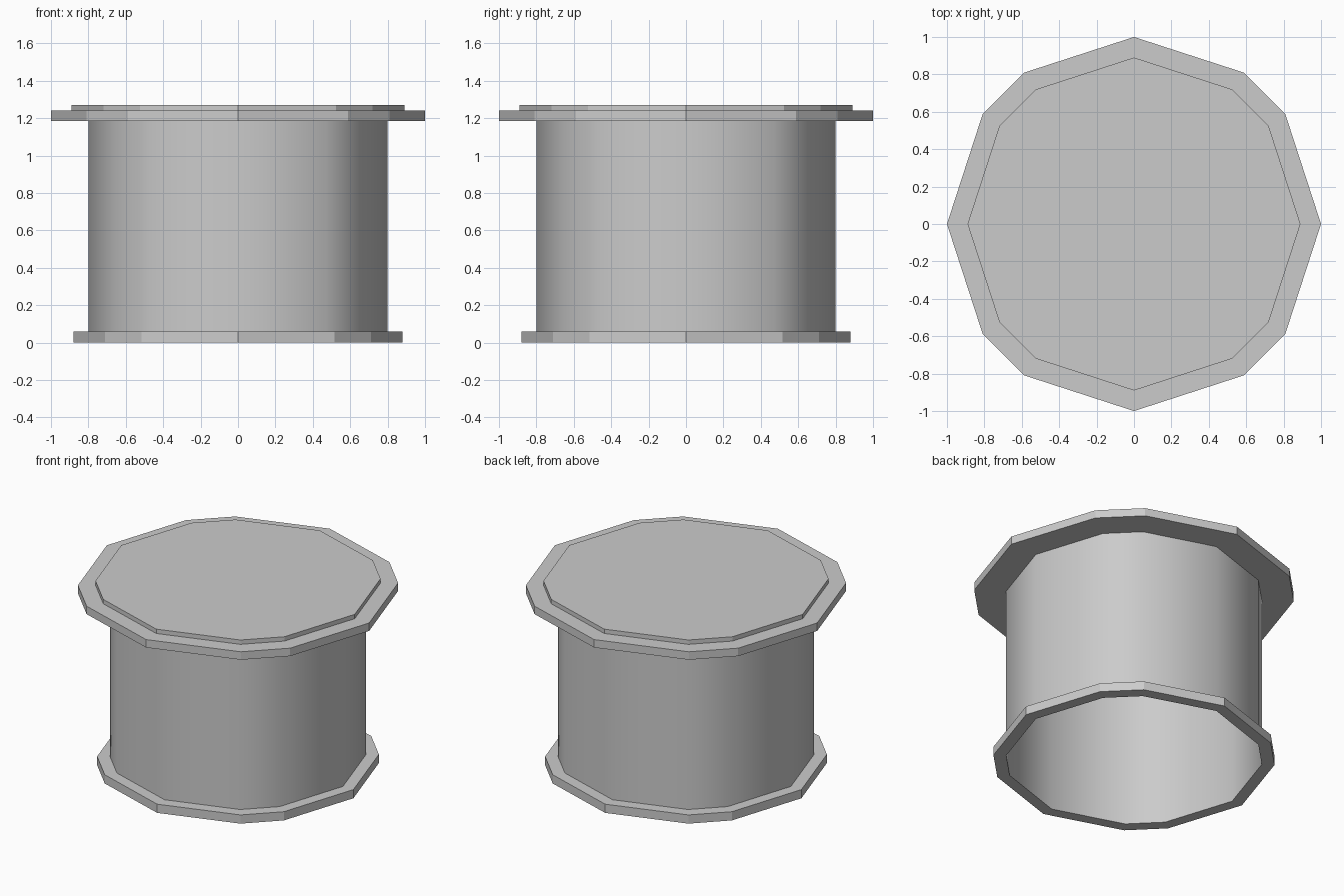
import bpy, bmesh
from math import cos, sin, radians

if "Cube" in bpy.data.objects:
    bpy.data.objects.remove(bpy.data.objects["Cube"])

# Twelve-sided outline: alternating wide and narrow sides
ANGLES = [q + a for q in (0, 90, 180, 270) for a in (0, 36, 54)]


def loft(name, profile, cap_start=False, cap_end=False, closed=False, smooth=False):
    """Sweep a (radius, z) profile around the twelve-sided outline."""
    bm = bmesh.new()
    rings = [[bm.verts.new((r * cos(radians(a)), r * sin(radians(a)), z))
              for a in ANGLES] for r, z in profile]
    pairs = list(zip(rings, rings[1:]))
    if closed:
        pairs.append((rings[-1], rings[0]))
    n = len(ANGLES)
    for lo, hi in pairs:
        for i in range(n):
            j = (i + 1) % n
            bm.faces.new((lo[i], lo[j], hi[j], hi[i])).smooth = smooth
    if cap_start:
        bm.faces.new(rings[0][::-1])
    if cap_end:
        bm.faces.new(rings[-1])
    mesh = bpy.data.meshes.new(name)
    bm.to_mesh(mesh)
    bm.free()
    obj = bpy.data.objects.new(name, mesh)
    bpy.context.collection.objects.link(obj)
    return obj


# Smooth open-bottomed drum wall
loft("drum_wall", [(0.80, 0.0), (0.80, 1.185)], smooth=True)

# Flat foot ring around the base
loft("foot_ring", [(0.80, 0.0), (0.88, 0.0), (0.88, 0.06), (0.80, 0.06)])

# Overhanging lid with a raised top panel
loft("lid", [(1.0, 1.185), (1.0, 1.24), (0.89, 1.24), (0.89, 1.27)],
     cap_start=True, cap_end=True)
